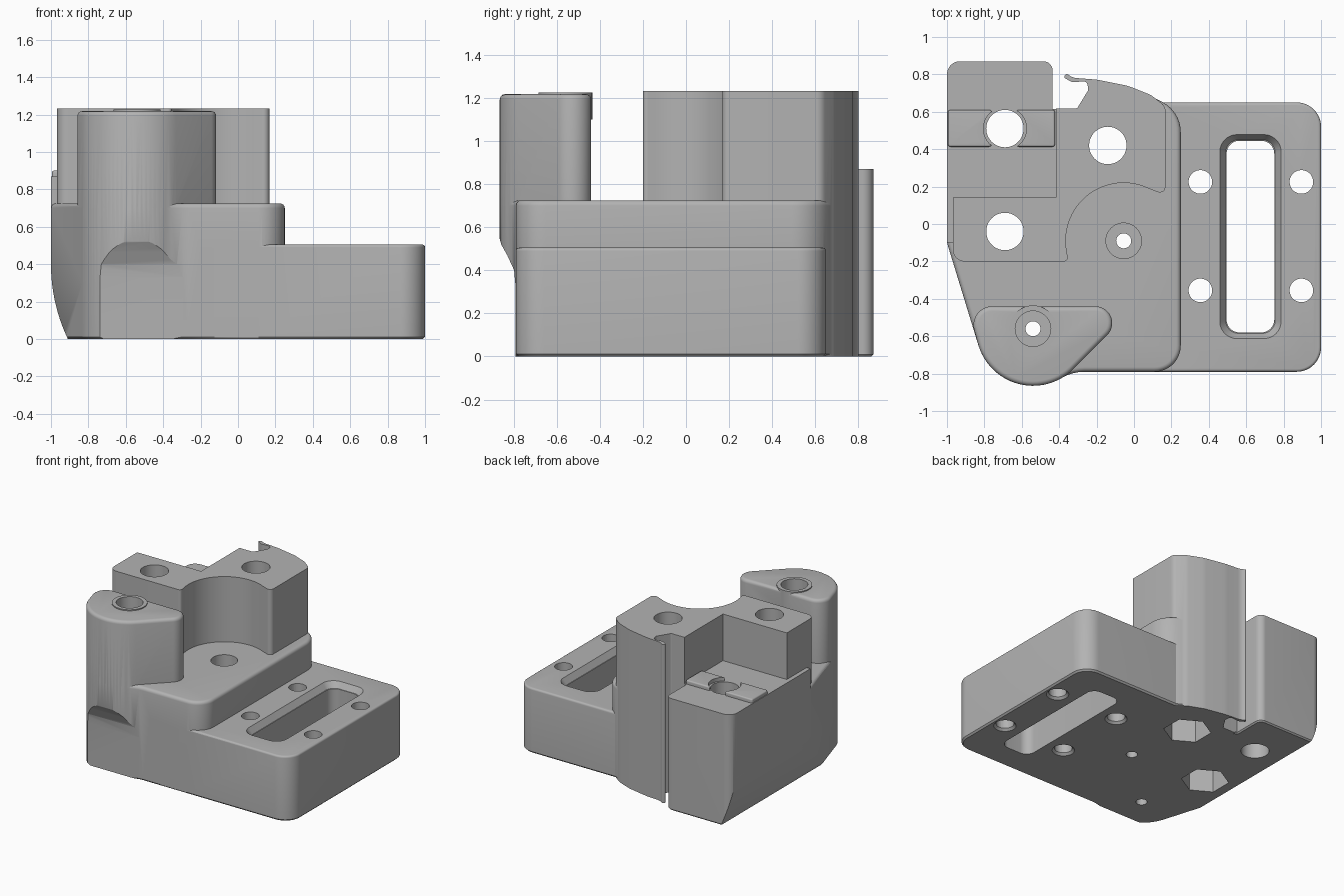
import bpy, bmesh
from math import radians, cos, sin, tan, pi
from mathutils import Matrix, Vector

cube = bpy.data.objects.get("Cube")
if cube:
    bpy.data.objects.remove(cube, do_unlink=True)

grey = bpy.data.materials.new("plain grey")
grey.use_nodes = True
colour = (0.45, 0.45, 0.45, 1)
grey.diffuse_color = colour
grey.node_tree.nodes["Principled BSDF"].inputs["Base Color"].default_value = colour

ALONG_Y = Matrix(((1, 0, 0), (0, 0, -1), (0, 1, 0))).to_4x4()
ALONG_X = Matrix(((0, 0, 1), (1, 0, 0), (0, 1, 0))).to_4x4()


def arc(cx, cy, r, start, end, steps=24):
    """Points on an arc, angles in degrees."""
    angles = [radians(start + (end - start) * i / steps) for i in range(steps + 1)]
    return [(cx + r * cos(a), cy + r * sin(a), 0) for a in angles]


def rounded(corners):
    """Turn (x, y, radius) corners into an outline with rounded corners."""
    out = []
    for i, (x, y, r) in enumerate(corners):
        p = Vector((x, y))
        if r == 0:
            out.append(p)
            continue
        to_a = (Vector(corners[i - 1][:2]) - p).normalized()
        to_b = (Vector(corners[(i + 1) % len(corners)][:2]) - p).normalized()
        half = to_a.angle(to_b) / 2
        centre = p + (to_a + to_b).normalized() * (r / sin(half))
        a = p + to_a * (r / tan(half)) - centre
        b = p + to_b * (r / tan(half)) - centre
        turn = a.angle_signed(b)
        steps = max(3, int(abs(turn) / radians(7)))
        for k in range(steps + 1):
            out.append(centre + Matrix.Rotation(-turn * k / steps, 2) @ a)
    return out


def prism(name, corners, z0, z1, top=0, bottom=0, frame=None):
    """Extrude an outline; top rounds the upper rim, bottom chamfers the lower."""
    bm = bmesh.new()
    outline = rounded(corners)
    face = bm.faces.new([bm.verts.new((p[0], p[1], z0)) for p in outline])
    bmesh.ops.remove_doubles(bm, verts=bm.verts[:], dist=0.0005)
    face = bm.faces[:][0]
    up = bmesh.ops.extrude_face_region(bm, geom=[face], use_keep_orig=True)["geom"]
    bmesh.ops.translate(bm, vec=(0, 0, z1 - z0),
                        verts=[g for g in up if isinstance(g, bmesh.types.BMVert)])
    for level, size, segs in ((z1, top, 4), (z0, bottom, 1)):
        if size:
            rim = [e for e in bm.edges if all(abs(v.co.z - level) < 1e-5 for v in e.verts)]
            bmesh.ops.bevel(bm, geom=rim, offset=size, segments=segs, profile=0.5,
                            affect='EDGES', clamp_overlap=True)
    bmesh.ops.recalc_face_normals(bm, faces=bm.faces[:])
    if frame:
        bm.transform(frame)
    mesh = bpy.data.meshes.new(name)
    bm.to_mesh(mesh)
    bm.free()
    mesh.materials.append(grey)
    ob = bpy.data.objects.new(name, mesh)
    bpy.context.collection.objects.link(ob)
    return ob


def disc(name, x, y, r, z0, z1, sides=48, **kw):
    return prism(name, arc(x, y, r, 90, 450 - 360 / sides, sides - 1), z0, z1, **kw)


def box(x0, y0, x1, y1, r=0):
    return [(x0, y0, r), (x1, y0, r), (x1, y1, r), (x0, y1, r)]


def flare(name, corners_low, corners_high, z0, z1):
    """Chamfer cutter: a prism whose upper outline is larger."""
    ob = prism(name, corners_low, z0, z1)
    high = prism("flare_top", corners_high, z0, z1)
    for v, w in zip(ob.data.vertices, high.data.vertices):
        if v.co.z > (z0 + z1) / 2:
            v.co = w.co
    bpy.data.objects.remove(high, do_unlink=True)
    return ob


BOSS, POCKET, CLAMP = (-0.54, -0.56), (-0.055, -0.09), (-0.69, 0.51)
NUTS = [(-0.14, 0.42), (-0.69, -0.04)]

# Flat slotted base plate
body = prism("mount_body", [(-0.2, -0.79, 0), (1, -0.79, 0.13), (1, 0.65, 0.13),
                            (-0.2, 0.65, 0)], 0, 0.505, top=0.015, bottom=0.012)

# Middle step with the rounded front corner
middle = prism("middle_step", [(0.25, -0.79, 0.14), (0.25, 0.6, 0.18), (0.08, 0.69, 0.1),
                               (-0.2, 0.6, 0), (-0.95, 0.6, 0), (-1, 0.5, 0), (-1, -0.1, 0.1)]
               + arc(*BOSS, 0.305, 197, 298) + [(-0.33, -0.79, 0.24)],
               0, 0.725, top=0.025, bottom=0.012)

# Front screw boss with a thin raised ring
boss = prism("front_boss", arc(*BOSS, 0.305, 197, 313)
             + [(0.01, -0.44, 0.09), (-0.89, -0.44, 0.1)], 0.3, 1.218, top=0.025)
ring = disc("boss_ring", *BOSS, 0.125, 1.1, 1.226)

# Tall rear block with curved pocket wall and latch hook
tall = prism("tall_block", [(0.168, 0.155, 0.03), (0.168, 0.63, 0.05), (0.09, 0.69, 0.1),
                            (-0.03, 0.738, 0.2), (-0.2, 0.772, 0.3), (-0.33, 0.782, 0.08),
                            (-0.36, 0.805, 0.01), (-0.378, 0.785, 0.01), (-0.33, 0.757, 0.04),
                            (-0.25, 0.765, 0.025), (-0.245, 0.715, 0.01), (-0.305, 0.617, 0.015),
                            (-0.418, 0.617, 0), (-0.418, 0.143, 0), (-0.967, 0.143, 0),
                            (-0.967, -0.2, 0.06), (-0.35, -0.2, 0.02)]
             + arc(*POCKET, 0.31, 190, 64), 0, 1.232)

# Lower clamp block with two raised pads
clamp = prism("clamp_block", [(-1, -0.1, 0), (-0.41, -0.1, 0), (-0.41, 0.616, 0),
                              (-0.435, 0.616, 0), (-0.435, 0.87, 0.05), (-1, 0.87, 0.07)],
              0, 0.87, bottom=0.01)
pads = [prism("clamp_pad", box(x0, 0.413, x1, 0.61, 0.015), 0.8, 0.9, top=0.01)
        for x0, x1 in ((-0.995, -0.76), (-0.63, -0.422))]

# Cutters: undercuts on the left side and below the boss
cuts = [
    prism("left_undercut", arc(-0.07, 0.4, 0.93, 180, 209) + [(-1.2, -0.06, 0), (-1.2, 0.4, 0)],
          -1.2, 1.2, frame=ALONG_Y),
    prism("front_undercut", [(-0.792, -0.1, 0), (-0.792, 0.33, 0), (-0.798, 0.4, 0),
                             (-0.83, 0.47, 0), (-0.858, 0.52, 0), (-0.88, 0.6, 0),
                             (-1, 0.6, 0), (-1, -0.1, 0)], -1.2, 1.2, frame=ALONG_X),
    # Slot with chamfered rim
    prism("slot", box(0.495, -0.58, 0.75, 0.445, 0.07), -0.1, 0.7),
    flare("slot_chamfer", box(0.49, -0.585, 0.755, 0.45, 0.07),
          box(0.448, -0.622, 0.797, 0.487, 0.1), 0.46, 0.52),
    # Clamp hole
    disc("clamp_hole", *CLAMP, 0.1, -0.1, 1.5),
    disc("pad_relief", *CLAMP, 0.115, 0.872, 1.5),
]
# Plate screw holes, chamfered below
for x in (0.355, 0.895):
    for y in (-0.355, 0.225):
        cuts.append(disc("plate_hole", x, y, 0.063, -0.1, 0.7))
        cuts.append(flare("plate_hole_chamfer", arc(x, y, 0.1, 0, 345, 23),
                          arc(x, y, 0.06, 0, 345, 23), -0.02, 0.02))
# Bolt holes with hexagonal nut pockets
for x, y in NUTS:
    cuts.append(disc("bolt_hole", x, y, 0.1, -0.1, 1.5))
    cuts.append(disc("nut_pocket", x, y, 0.17, -0.1, 0.3, sides=6))
# Counterbored screw holes
for (x, y), floor in ((BOSS, 0.75), (POCKET, 0.4)):
    cuts.append(disc("screw_hole", x, y, 0.04, -0.1, 1.5))
    cuts.append(disc("screw_head_bore", x, y, 0.095, floor, 1.5))

# Join the parts, take away the cutters, and keep one solid
steps = [(p, 'UNION') for p in [middle, boss, ring, tall, clamp] + pads]
steps += [(c, 'DIFFERENCE') for c in cuts]
for part, operation in steps:
    part.hide_render = True
    mod = body.modifiers.new(part.name, 'BOOLEAN')
    mod.object, mod.operation, mod.solver = part, operation, 'EXACT'
solid = bpy.data.meshes.new_from_object(
    body.evaluated_get(bpy.context.evaluated_depsgraph_get()))
body.modifiers.clear()
body.data = solid
for part, _ in steps:
    bpy.data.objects.remove(part, do_unlink=True)

bpy.ops.object.select_all(action='DESELECT')
body.select_set(True)
bpy.context.view_layer.objects.active = body
bpy.ops.object.shade_smooth_by_angle(angle=radians(28))
